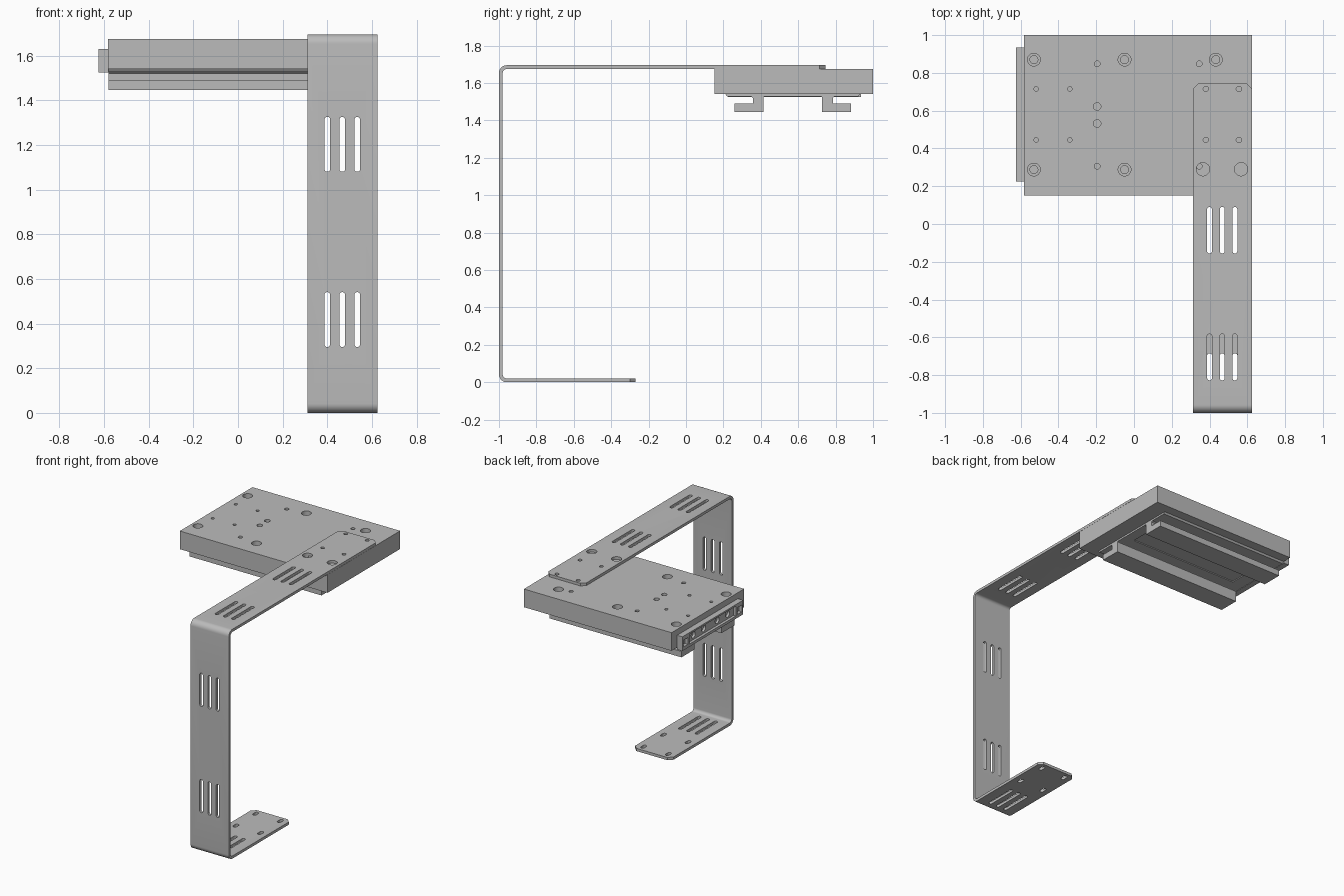
import bpy, bmesh, math
from mathutils import Vector

if "Cube" in bpy.data.objects:
    bpy.data.objects.remove(bpy.data.objects["Cube"])

grey = bpy.data.materials.new("plain grey")
grey.diffuse_color = (0.5, 0.5, 0.5, 1)
grey.use_nodes = True
grey.node_tree.nodes["Principled BSDF"].inputs["Base Color"].default_value = grey.diffuse_color

# Maps a 2D outline (u, v) and depth w onto the chosen extrusion axis
AXES = {
    'x': lambda u, v, w: Vector((w, u, v)),
    'y': lambda u, v, w: Vector((u, w, v)),
    'z': lambda u, v, w: Vector((u, v, w)),
}


def prism(bm, pts, axis, lo, hi):
    place = AXES[axis]
    a = [bm.verts.new(place(u, v, lo)) for u, v in pts]
    b = [bm.verts.new(place(u, v, hi)) for u, v in pts]
    faces = [bm.faces.new(a[::-1]), bm.faces.new(b)]
    for i in range(len(pts)):
        j = (i + 1) % len(pts)
        faces.append(bm.faces.new((a[i], a[j], b[j], b[i])))
    bmesh.ops.recalc_face_normals(bm, faces=faces)


def rect(u0, u1, v0, v1):
    return [(u0, v0), (u1, v0), (u1, v1), (u0, v1)]


def stadium(u, v, r, half=0.0, n=10):
    """Round hole, or a slot stretched along v when half > 0."""
    pts = []
    for side in (0, 1):
        for i in range(n):
            t = math.pi * (side + (i + 0.5) / n)
            pts.append((u + r * math.cos(t), v + r * math.sin(t) + (half if side == 0 else -half)))
    return pts


def arc(cx, cy, r, a0, a1, n=8):
    return [(cx + r * math.cos(math.radians(a0 + (a1 - a0) * i / n)),
             cy + r * math.sin(math.radians(a0 + (a1 - a0) * i / n))) for i in range(n + 1)]


def make(name, bm):
    me = bpy.data.meshes.new(name)
    bm.to_mesh(me)
    bm.free()
    me.materials.append(grey)
    ob = bpy.data.objects.new(name, me)
    bpy.context.collection.objects.link(ob)
    return ob


def cut(ob, shapes):
    """Subtract a list of (outline, axis, lo, hi) prisms and bake the result."""
    bm = bmesh.new()
    for s in shapes:
        prism(bm, *s)
    tool = make("cutter", bm)
    mod = ob.modifiers.new("cut", 'BOOLEAN')
    mod.operation, mod.solver, mod.object = 'DIFFERENCE', 'EXACT', tool
    dg = bpy.context.evaluated_depsgraph_get()
    me = bpy.data.meshes.new_from_object(ob.evaluated_get(dg))
    ob.modifiers.clear()
    ob.data = me
    bpy.data.objects.remove(tool)


# Bent strap: C-shaped side profile extruded across its width
X0, X1, T, TOP = 0.312, 0.625, 0.02, 1.695
R, r = 0.042, 0.022
cy, c_top, c_bot = -1 + R, TOP - R, R
profile = ([(0.745, TOP)] + arc(cy, c_top, R, 90, 180) + arc(cy, c_bot, R, 180, 270)
           + [(-0.27, 0), (-0.27, T)] + arc(cy, c_bot, r, 270, 180)
           + arc(cy, c_top, r, 180, 90) + [(0.745, TOP - T)])
bm = bmesh.new()
prism(bm, profile, 'x', X0, X1)
corners = [e for e in bm.edges
           if abs(e.verts[0].co.z - e.verts[1].co.z) > 0.015 and min(v.co.y for v in e.verts) > -0.3]
bmesh.ops.bevel(bm, geom=corners, offset=0.03, segments=1, affect='EDGES')
strap = make("bent_strap", bm)

# Strap slots and holes
shapes = []
for x in (0.40, 0.467, 0.534):
    for y in (-0.033, -0.705):
        shapes.append((stadium(x, y, 0.013, 0.11), 'z', 1.6, 1.8))
    shapes.append((stadium(x, -0.8075, 0.013, 0.11), 'z', -0.1, 0.1))
    for z in (0.418, 1.203):
        shapes.append((stadium(x, z, 0.013, 0.11), 'y', -1.1, -0.9))
for x in (0.38, 0.555):
    for y in (0.445, 0.715):
        shapes.append((stadium(x, y, 0.014), 'z', 1.6, 1.8))
for x in (0.365, 0.567):
    shapes.append((stadium(x, 0.29, 0.035), 'z', 1.6, 1.8))
    for y in (-0.32, -0.55):
        shapes.append((stadium(x + 0.003, y, 0.014, 0.012), 'z', -0.1, 0.1))
cut(strap, shapes)

# Thick mounting plate with counterbored and plain holes
PT = TOP - T - 0.001
bm = bmesh.new()
prism(bm, rect(-0.582, 0.625, 0.152, 1.0), 'z', 1.54, PT)
plate = make("mounting_plate", bm)
big = [(-0.53, 0.87), (-0.05, 0.87), (0.433, 0.87), (-0.53, 0.288), (-0.05, 0.288)]
small = [(x, y, 0.012) for x in (-0.518, -0.34) for y in (0.445, 0.715)]
small += [(-0.195, 0.622, 0.02), (-0.195, 0.532, 0.02)]
small += [(-0.195, 0.848, 0.015), (-0.195, 0.306, 0.015), (0.345, 0.848, 0.015), (0.345, 0.306, 0.015)]
cut(plate, [(stadium(x, y, 0.034), 'z', PT - 0.05, 1.8) for x, y in big]
    + [(stadium(x, y, q), 'z', PT - 0.1, 1.8) for x, y, q in small])
cut(plate, [(stadium(x, y, 0.021), 'z', PT - 0.1, 1.8) for x, y in big])

# Thin base sheet below the plate, with a long shallow channel
bm = bmesh.new()
prism(bm, [(0.21, 1.541), (0.22, 1.527), (0.92, 1.527), (0.93, 1.541)], 'x', -0.58, 0.50)
sheet = make("base_sheet", bm)
cut(sheet, [(rect(-0.48, 0.42, 0.50, 0.64), 'z', 1.50, 1.534)])

# Pair of mirrored rails under the sheet
for name, s in (("front_rail", 1), ("rear_rail", -1)):
    pts = [(0.26, 1.446), (0.415, 1.446), (0.415, 1.525), (0.425, 1.53),
           (0.345, 1.53), (0.357, 1.52), (0.357, 1.49), (0.26, 1.49)]
    mid = 0.571
    bm = bmesh.new()
    prism(bm, [(mid + s * (y - mid), z) for y, z in pts], 'x', -0.58, 0.50)
    make(name, bm)

# End bracket on the left edge: recessed face with holes, lips and end blocks
bm = bmesh.new()
prism(bm, rect(0.225, 0.935, 1.525, 1.63), 'x', -0.625, -0.581)
bracket = make("end_bracket", bm)
cut(bracket, [(rect(0.31, 0.85, 1.545, 1.618), 'x', -0.7, -0.605)]
    + [(rect(y - 0.025, y + 0.025, 1.55, 1.60), 'x', -0.7, -0.60) for y in (0.265, 0.895)])
cut(bracket, [(stadium(0.58 + d, 1.582, 0.024), 'x', -0.7, -0.588) for d in (-0.2, -0.08, 0.08, 0.2)])

# Smooth bends and hole walls, keep edges crisp
for ob in bpy.context.scene.objects:
    ob.select_set(True)
bpy.context.view_layer.objects.active = strap
bpy.ops.object.shade_smooth_by_angle(angle=math.radians(30))
